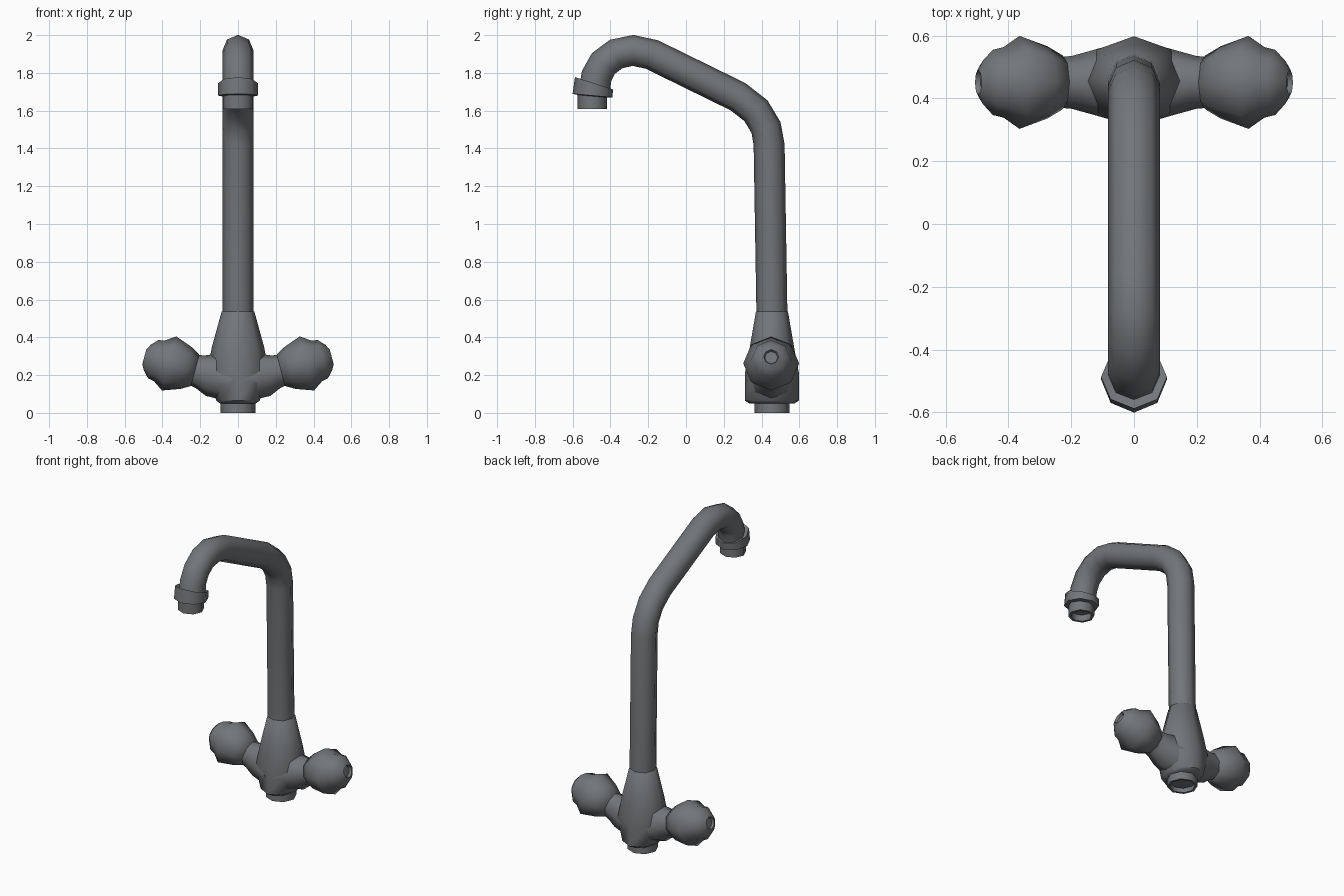
import bpy, bmesh, math
from mathutils import Vector

if "Cube" in bpy.data.objects:
    bpy.data.objects.remove(bpy.data.objects["Cube"])

SIDES = 8
CY = 0.455  # depth position of the upright and valve body

metal = bpy.data.materials.new("grey_metal")
metal.diffuse_color = (0.17, 0.18, 0.19, 1)
metal.use_nodes = True
metal.node_tree.nodes["Principled BSDF"].inputs["Base Color"].default_value = metal.diffuse_color


def loft(name, rings, angle=50):
    """Skin 8-sided rings (centre, u axis, v axis, u radius, v radius), capped at both ends."""
    bm = bmesh.new()
    loops = []
    for c, u, v, ru, rv in rings:
        loops.append([bm.verts.new(Vector(c)
                                   + Vector(u) * ru * math.cos(2 * math.pi * i / SIDES)
                                   + Vector(v) * rv * math.sin(2 * math.pi * i / SIDES))
                      for i in range(SIDES)])
    for a, b in zip(loops, loops[1:]):
        for i in range(SIDES):
            j = (i + 1) % SIDES
            bm.faces.new((a[i], a[j], b[j], b[i]))
    bm.faces.new(loops[0])
    bm.faces.new(loops[-1])
    bmesh.ops.recalc_face_normals(bm, faces=bm.faces)
    me = bpy.data.meshes.new(name)
    bm.to_mesh(me)
    bm.free()
    me.materials.append(metal)
    ob = bpy.data.objects.new(name, me)
    bpy.context.collection.objects.link(ob)
    bpy.ops.object.select_all(action='DESELECT')
    ob.select_set(True)
    bpy.context.view_layer.objects.active = ob
    bpy.ops.object.shade_smooth_by_angle(angle=math.radians(angle))
    return ob


X, Y = (1, 0, 0), (0, 1, 0)


def upright(name, y, profile, angle=50):
    """Vertical lathe-like part; profile entries are (z, x radius, y radius)."""
    return loft(name, [((0, y, z), X, Y, rx, ry) for z, rx, ry in profile], angle)


# Bent spout tube along a path in the y-z plane
path = [(0.455, 0.52), (0.44, 1.42), (0.424, 1.51), (0.37, 1.60), (0.275, 1.674),
        (-0.18, 1.897), (-0.28, 1.919), (-0.37, 1.9), (-0.437, 1.85),
        (-0.473, 1.785), (-0.488, 1.69)]
rings = []
for i, (y, z) in enumerate(path):
    p, q = path[max(i - 1, 0)], path[min(i + 1, len(path) - 1)]
    t = Vector((0, q[0] - p[0], q[1] - p[1])).normalized()
    rings.append(((0, y, z), X, (0, -t.z, t.y), 0.082, 0.082))
loft("spout_tube", rings)

# Collar with tilted top, and hollow nozzle below it
tilt = (0, 0.95, -0.31)
flat = (0, 0.995, -0.09)
loft("spout_collar", [((0, -0.487, 1.735), X, tilt, 0.075, 0.075),
                      ((0, -0.487, 1.745), X, tilt, 0.105, 0.106),
                      ((0, -0.495, 1.68), X, flat, 0.105, 0.106),
                      ((0, -0.495, 1.675), X, flat, 0.07, 0.07)])
upright("spout_nozzle", -0.496, [(1.69, 0.08, 0.078), (1.61, 0.08, 0.078),
                                 (1.61, 0.064, 0.062), (1.65, 0.06, 0.058)])

# Tapered valve body and hollow base ring
upright("valve_body", CY, [(0.05, 0.095, 0.12), (0.065, 0.115, 0.143),
                           (0.21, 0.165, 0.143), (0.35, 0.138, 0.117),
                           (0.535, 0.087, 0.085), (0.54, 0.078, 0.078)])
upright("base_ring", CY, [(0.07, 0.093, 0.093), (0, 0.093, 0.093),
                          (0, 0.078, 0.078), (0.03, 0.078, 0.078)])

# Necks and knobs on both sides, tilted upwards; profile entries are (distance, radius)
neck = [(-0.2, 0.112, 0.13), (-0.09, 0.116, 0.1), (-0.03, 0.09, 0.084), (0.02, 0.08, 0.08)]
knob = [(0, 0.06), (0, 0.086), (0.05, 0.115), (0.142, 0.148), (0.195, 0.112),
        (0.23, 0.104), (0.262, 0.07), (0.278, 0.04), (0.262, 0.034)]
a = math.radians(15)
for s, side in ((-1, "left"), (1, "right")):
    axis = Vector((s * math.cos(a), 0, math.sin(a)))
    up = Vector((-s * math.sin(a), 0, math.cos(a)))
    start = Vector((s * 0.2275, CY - 0.004, 0.225))
    loft(side + "_neck", [(start + axis * t, up, Y, rz, ry) for t, rz, ry in neck])
    loft(side + "_knob", [(start + axis * t, up, Y, r, r) for t, r in knob], 62)
